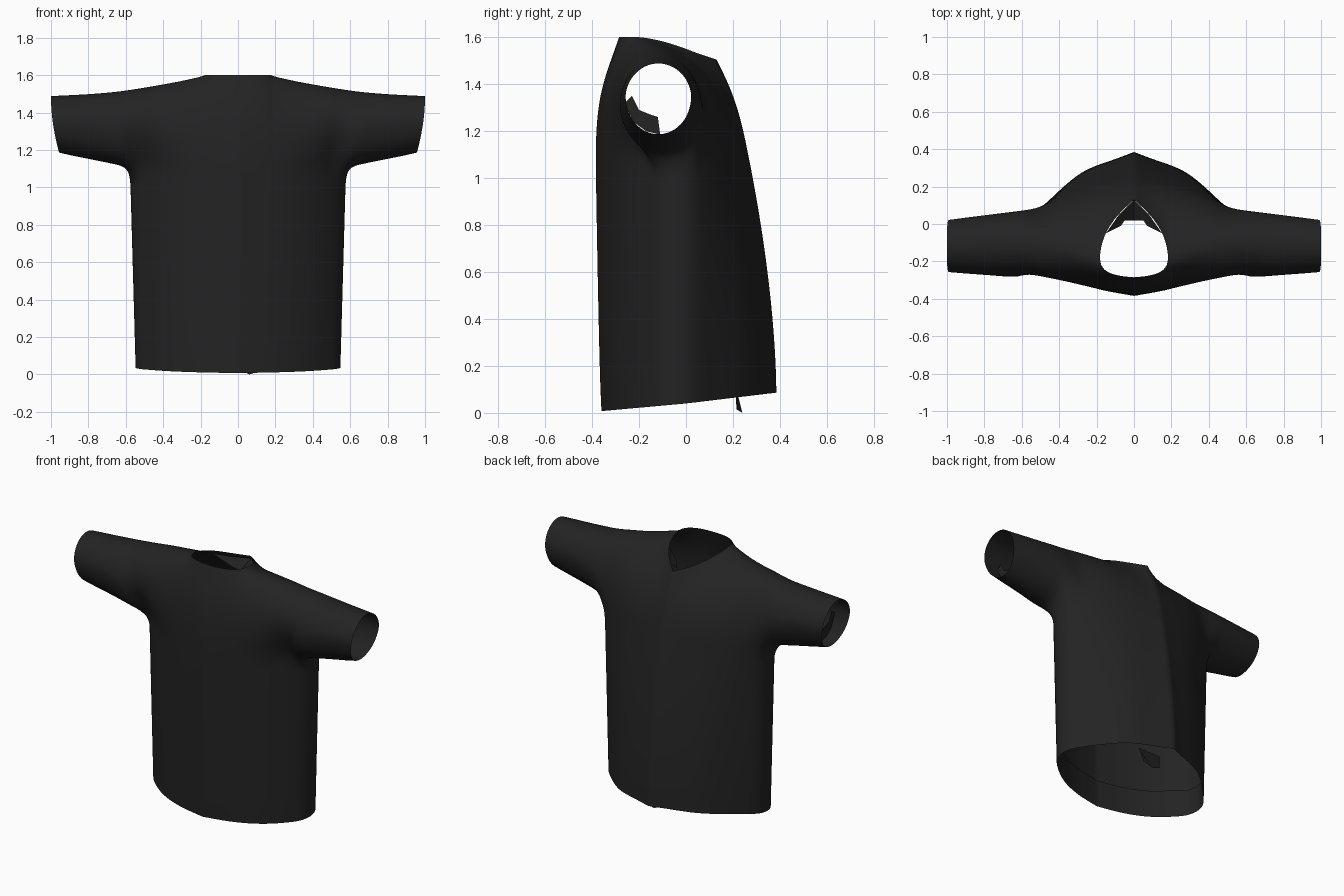
import bpy, bmesh, math
from mathutils import Vector

cube = bpy.data.objects.get("Cube")
if cube:
    bpy.data.objects.remove(cube)

cloth = bpy.data.materials.new("charcoal cloth")
cloth.use_nodes = True
colour = (0.017, 0.017, 0.017, 1)
cloth.diffuse_color = colour
cloth.node_tree.nodes["Principled BSDF"].inputs["Base Color"].default_value = colour

N = 6      # segments in each half of a shoulder arch
SIDE = 6   # segments across the underarm
ROWS = 12  # rows from hem to underarm

# x, underarm z, chest (y, bulge y), chest top (y, z, slope),
# back (y, bulge y), back top (y, z, slope), back hem y
BODY = [
    (0.0, 1.10, (-.385, -.385), (-.285, 1.60, 3), (.265, .225), (.13, 1.505, 2), .385),
    (.09, 1.10, (-.37, -.372), (-.278, 1.603, 2.4), (.245, .21), (.05, 1.53, 1.2), .352),
    (.165, 1.10, (-.355, -.365), (-.25, 1.60, 1.5), (.228, .21), (-.06, 1.575, .6), .328),
    (.19, 1.10, (-.348, -.362), (-.19, 1.603, .1), (.222, .21), (-.19, 1.603, .2), .32),
    (.30, 1.10, (-.315, -.36), (-.15, 1.577, .1), (.19, .19), (-.15, 1.577, .2), .28),
    (.42, 1.11, (-.25, -.37), (-.12, 1.553, 0), (.14, .14), (-.12, 1.553, .1), .18),
    (.50, 1.15, (-.18, -.38), (-.11, 1.538, 0), (.09, .09), (-.11, 1.538, 0), .10),
]
# x, front y, back y, middle z, top z, bottom z
SLEEVE = [
    (.60, -.29, .075, 1.28, 1.52, 1.105),
    (.68, -.285, .065, 1.31, 1.51, 1.12),
    (.80, -.275, .05, 1.33, 1.50, 1.145),
    (.90, -.268, .037, 1.335, 1.495, 1.165),
    (1.0, -.26, .025, 1.335, 1.49, 1.18),
]
# Armpit seam from chest to back
ARMPIT = [(.545, -.13), (.567, -.09), (.578, -.05), (.575, 0), (.55, .05)]


def arch(x, z0, foot, top):
    """Curve that rises from the underarm and bends over to the top."""
    y0, bulge = foot
    y1, z1, slope = top
    reach = .55 * (bulge - y1)
    a, d = Vector((x, y0, z0)), Vector((x, y1, z1))
    b = Vector((x, bulge, z0 + .55 * (z1 - z0)))
    c = d + Vector((0, reach, -abs(reach) * slope))
    pts = []
    for i in range(N + 1):
        t = i / N
        s = 1 - t
        pts.append(a * s**3 + b * 3 * s * s * t + c * 3 * s * t * t + d * t**3)
    return pts


def grid(bm, rows):
    """Quads between rows of points."""
    vs = [[bm.verts.new(p) for p in row] for row in rows]
    for r, q in zip(vs, vs[1:]):
        for i in range(len(r) - 1):
            bm.faces.new((r[i], r[i + 1], q[i + 1], q[i]))


def finish(name, bm, levels):
    bmesh.ops.remove_doubles(bm, verts=bm.verts, dist=.0005)
    bmesh.ops.recalc_face_normals(bm, faces=bm.faces)
    mesh = bpy.data.meshes.new(name)
    bm.to_mesh(mesh)
    bm.free()
    mesh.materials.append(cloth)
    ob = bpy.data.objects.new(name, mesh)
    bpy.context.collection.objects.link(ob)
    if levels:
        for p in mesh.polygons:
            p.use_smooth = True
        sub = ob.modifiers.new("smooth", 'SUBSURF')
        sub.levels = sub.render_levels = levels
        sub.boundary_smooth = 'PRESERVE_CORNERS'
    return ob


def mirror(ob):
    mod = ob.modifiers.new("mirror", 'MIRROR')
    mod.use_clip = True
    mod.merge_threshold = .001


# Shoulder arches, front and back, running from the centre to the cuff
front = [arch(x, z, f, ft) for x, z, f, ft, b, bt, h in BODY]
back = [arch(x, z, b, bt) for x, z, f, ft, b, bt, h in BODY]
armpit = [Vector((x, y, 1.06)) for x, y in ARMPIT]
under = [[front[-1][0]] + armpit + [back[-1][0]]]
for x, yf, yb, zm, zt, zb in SLEEVE:
    yc, r = (yf + yb) / 2, (yb - yf) / 2
    f = arch(x, zm, (yf, yf), (yc, zt, 0))
    b = arch(x, zm, (yb, yb), (yc, zt, 0))
    low = [Vector((x, yc - r * math.cos(math.pi * k / SIDE),
                   zm - (zm - zb) * math.sin(math.pi * k / SIDE)))
           for k in range(1, SIDE)]
    if x == 1.0:  # slanted cuff
        for p in f + b + low:
            p.x -= .045 * ((zt - p.z) / (zt - zb)) ** 2
    front.append(f)
    back.append(b)
    under.append([f[0]] + low + [b[0]])

# Torso from the underarm ring down to the hem
n = len(BODY)
top = [f[0] for f in front[:n]] + armpit + [b[0] for b in reversed(back[:n])]
hem_y = ([s[2][0] * .935 for s in BODY] + [y for x, y in ARMPIT]
         + [s[6] for s in reversed(BODY)])
torso = []
for i in range(ROWS + 1):
    t = i / ROWS
    row = []
    for p, hy in zip(top, hem_y):
        hz = .04 + hy * (.12 if hy > 0 else .09)
        w = t ** (1.7 if hy > 0 else .7)
        row.append(Vector((p.x * (.95 + .05 * t), hy + (p.y - hy) * w,
                           hz + (p.z - hz) * t)))
    torso.append(row)

bm = bmesh.new()
for rows in (front, back, under, torso):
    grid(bm, rows)
mirror(finish("shirt", bm, 2))

# Hem turned up on the inside
bm = bmesh.new()
inner = [[Vector((p.x * .975, p.y * .975, p.z)) for p in row] for row in torso[:3]]
grid(bm, [torso[0]] + inner[1:])
mirror(finish("hem_lining", bm, 2))


def scrap(name, pts):
    bm = bmesh.new()
    bm.faces.new([bm.verts.new(p) for p in pts])
    return finish(name, bm, 0)


# Loose fold of cloth inside each sleeve
fold = [(-.262, 1.32), (-.23, 1.35), (-.2, 1.29), (-.15, 1.27), (-.12, 1.26),
        (-.11, 1.185), (-.17, 1.2), (-.225, 1.24)]
mirror(scrap("sleeve_fold", [(.88, y, z) for y, z in fold]))

# Facing inside the back of the neck
mirror(scrap("neck_facing", [(0, .13, 1.49), (.08, .05, 1.51), (.15, -.05, 1.55),
                             (.07, -.01, 1.49), (.05, .02, 1.46), (0, .02, 1.45)]))

# Small tag hanging inside the back hem
scrap("hem_tag", [(-.03, .21, .12), (-.02, .22, .03), (.03, .215, .015),
                  (.06, .24, 0), (.12, .235, .02), (.14, .21, .12)])
